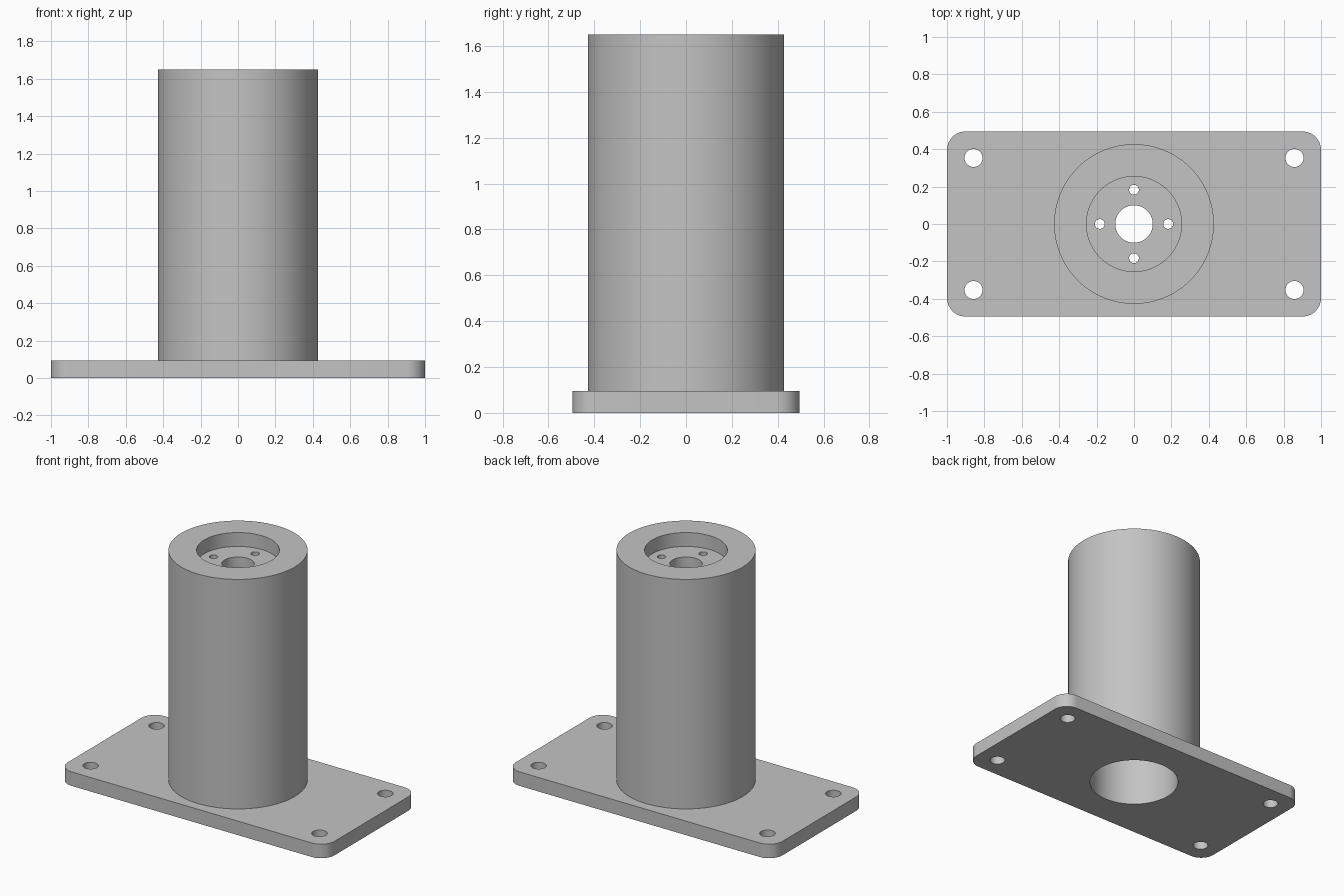
import bpy
import bmesh
import math

if "Cube" in bpy.data.objects:
    bpy.data.objects.remove(bpy.data.objects["Cube"], do_unlink=True)

# Main dimensions
PLATE_X, PLATE_Y, PLATE_T = 1.0, 0.495, 0.095
HEIGHT, COLUMN_R, BORE_R = 1.65, 0.427, 0.285
RECESS_R, RECESS_D, WEB_T = 0.254, 0.094, 0.076
WEB_TOP = HEIGHT - RECESS_D

grey = bpy.data.materials.new("plain_grey")
grey.use_nodes = True
colour = (0.55, 0.55, 0.55, 1)
grey.diffuse_color = colour
grey.node_tree.nodes["Principled BSDF"].inputs["Base Color"].default_value = colour


def cylinder(name, radius, z0, z1, x=0, y=0, sides=96):
    bpy.ops.mesh.primitive_cylinder_add(
        vertices=sides, radius=radius, depth=z1 - z0, location=(x, y, (z0 + z1) / 2))
    obj = bpy.context.object
    obj.name = name
    return obj


def cut(target, cutter):
    cutter.hide_render = True
    mod = target.modifiers.new("cut", "BOOLEAN")
    mod.operation = "DIFFERENCE"
    mod.solver = "EXACT"
    mod.object = cutter
    bpy.context.view_layer.objects.active = target
    bpy.ops.object.modifier_apply(modifier=mod.name)
    bpy.data.objects.remove(cutter, do_unlink=True)


def finish(obj):
    obj.data.materials.clear()
    obj.data.materials.append(grey)
    bpy.ops.object.select_all(action="DESELECT")
    obj.select_set(True)
    bpy.context.view_layer.objects.active = obj
    bpy.ops.object.shade_smooth_by_angle(angle=math.radians(30))


# Base plate with rounded vertical corners
bm = bmesh.new()
bmesh.ops.create_cube(bm, size=2)
for v in bm.verts:
    v.co.x *= PLATE_X
    v.co.y *= PLATE_Y
    v.co.z = PLATE_T if v.co.z > 0 else 0
corners = [e for e in bm.edges if abs(e.verts[0].co.z - e.verts[1].co.z) > PLATE_T / 2]
bmesh.ops.bevel(bm, geom=corners, offset=0.1, segments=12, profile=0.5, affect="EDGES")
mesh = bpy.data.meshes.new("base_plate")
bm.to_mesh(mesh)
bm.free()
plate = bpy.data.objects.new("base_plate", mesh)
bpy.context.collection.objects.link(plate)

# Mounting holes and central opening in the plate
for sx in (-1, 1):
    for sy in (-1, 1):
        cut(plate, cylinder("bolt_cutter", 0.048, -0.1, 0.2, sx * 0.858, sy * 0.353, 40))
cut(plate, cylinder("opening_cutter", BORE_R, -0.1, 0.2))
finish(plate)

# Hollow column, closed near the top by a recessed web
column = cylinder("column", COLUMN_R, PLATE_T, HEIGHT)
cut(column, cylinder("bore_cutter", BORE_R, -0.1, WEB_TOP - WEB_T))
cut(column, cylinder("recess_cutter", RECESS_R, WEB_TOP, HEIGHT + 0.1))

# Shaft hole and four screw holes through the web
cut(column, cylinder("shaft_cutter", 0.1, 1.3, HEIGHT, sides=64))
for i in range(4):
    a = i * math.pi / 2
    cut(column, cylinder("screw_cutter", 0.026, 1.3, HEIGHT,
                         0.183 * math.cos(a), 0.183 * math.sin(a), 32))
finish(column)
